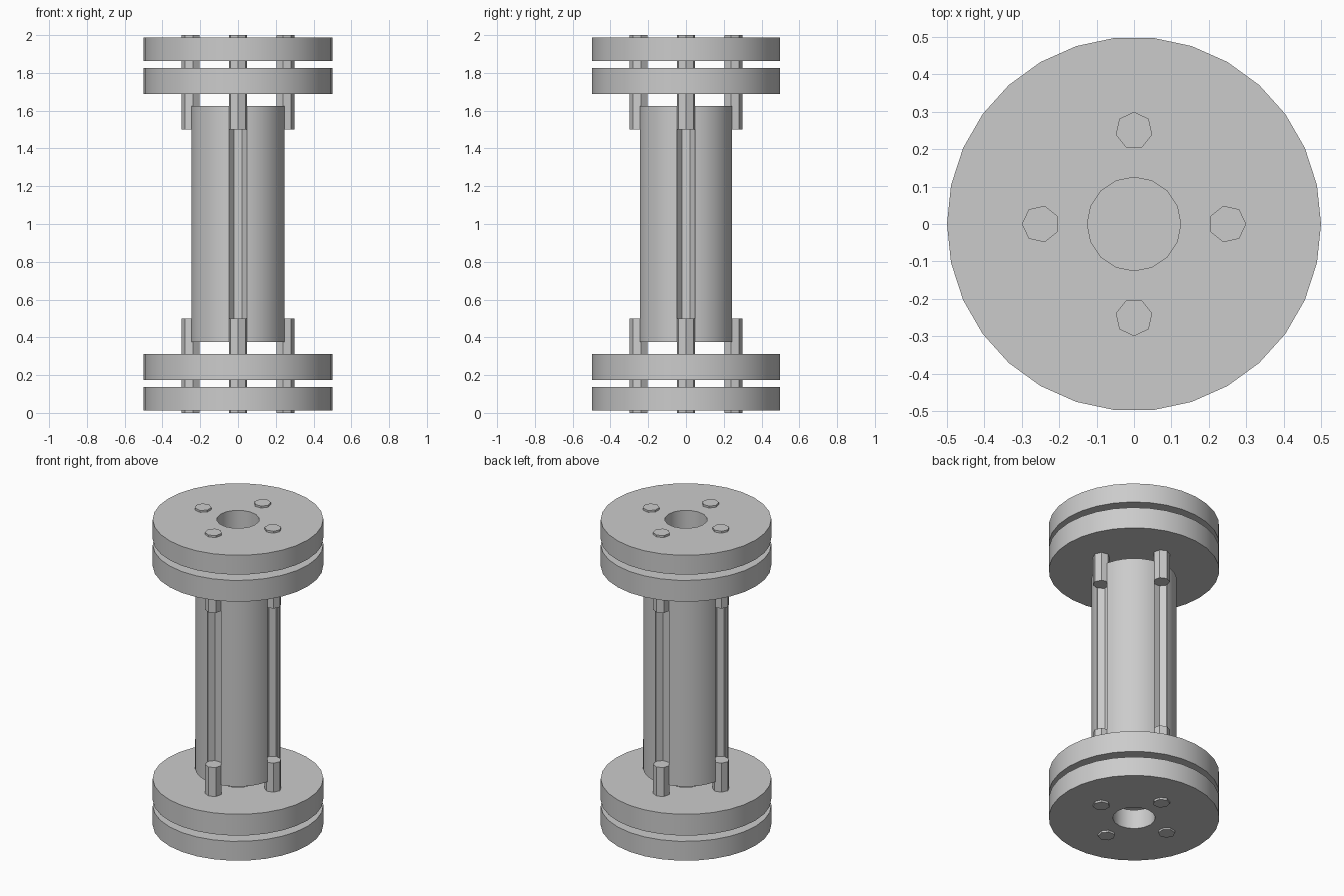
import bpy, bmesh
from math import cos, sin, pi, radians

cube = bpy.data.objects.get("Cube")
if cube:
    bpy.data.objects.remove(cube, do_unlink=True)

# One plain grey for the whole model
grey = bpy.data.materials.new("plain grey")
grey.use_nodes = True
colour = (0.6, 0.6, 0.6, 1)
grey.diffuse_color = colour
grey.node_tree.nodes["Principled BSDF"].inputs["Base Color"].default_value = colour


def prism(name, sides, radius, low, high, distance=0, turn=0):
    """Upright prism with a corner facing outward, set off the axis by distance."""
    bm = bmesh.new()
    ring = []
    for i in range(sides):
        a = turn + 2 * pi * i / sides
        ring.append(bm.verts.new((distance * cos(turn) + radius * cos(a),
                                  distance * sin(turn) + radius * sin(a), low)))
    base = bm.faces.new(ring)
    top = bmesh.ops.extrude_face_region(bm, geom=[base])
    for v in top["geom"]:
        if isinstance(v, bmesh.types.BMVert):
            v.co.z = high
    bmesh.ops.recalc_face_normals(bm, faces=bm.faces)
    mesh = bpy.data.meshes.new(name)
    bm.to_mesh(mesh)
    bm.free()
    mesh.materials.append(grey)
    obj = bpy.data.objects.new(name, mesh)
    bpy.context.collection.objects.link(obj)
    return obj


def select(obj):
    bpy.ops.object.select_all(action="DESELECT")
    obj.select_set(True)
    bpy.context.view_layer.objects.active = obj


def cut(obj, cutter):
    """Subtract the cutter, then discard it."""
    mod = obj.modifiers.new("cut", "BOOLEAN")
    mod.operation = "DIFFERENCE"
    mod.solver = "EXACT"
    mod.object = cutter
    select(obj)
    bpy.ops.object.modifier_apply(modifier=mod.name)
    bpy.data.objects.remove(cutter, do_unlink=True)


def smooth(obj):
    select(obj)
    bpy.ops.object.shade_smooth_by_angle(angle=radians(30))


HEIGHT = 2
ROD_SIDES, ROD_RADIUS, ROD_DISTANCE = 7, 0.05, 0.25
turns = [i * pi / 2 for i in range(4)]

# Core cylinder with four lengthwise grooves
core = prism("core", 30, 0.25, 0.375, 1.625)
for turn in turns:
    cut(core, prism("groove_cutter", ROD_SIDES, ROD_RADIUS, 0.3, 1.7, ROD_DISTANCE, turn))
smooth(core)

# Matching discs and rods at both ends
for end in ("bottom", "top"):
    def span(low, high):
        return (low, high) if end == "bottom" else (HEIGHT - high, HEIGHT - low)

    for part, low, high in (("outer_disc", 0.0125, 0.1375), ("inner_disc", 0.175, 0.3125)):
        disc = prism(f"{end}_{part}", 30, 0.5, *span(low, high))
        cut(disc, prism("bore_cutter", 16, 0.125, *span(low - 0.1, high + 0.1)))
        smooth(disc)

    for i, turn in enumerate(turns):
        smooth(prism(f"{end}_rod_{i + 1}", ROD_SIDES, ROD_RADIUS, *span(0, 0.5),
                     ROD_DISTANCE, turn))
